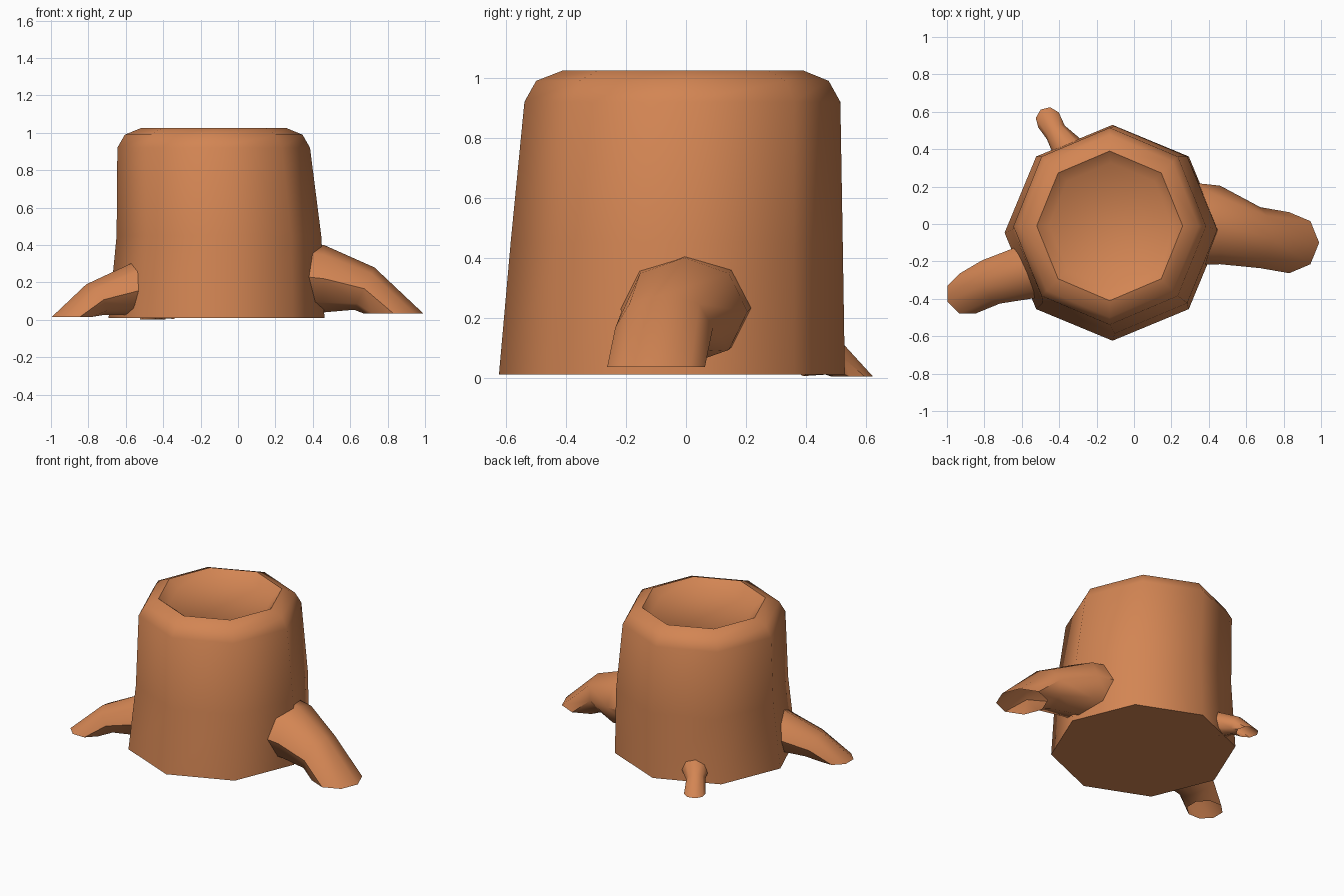
import bpy, bmesh, math
from mathutils import Vector

if "Cube" in bpy.data.objects:
    bpy.data.objects.remove(bpy.data.objects["Cube"])

SIDES = 8
wood = bpy.data.materials.new("bark brown")
wood.diffuse_color = (0.65, 0.235, 0.087, 1)
wood.use_nodes = True
wood.node_tree.nodes["Principled BSDF"].inputs["Base Color"].default_value = wood.diffuse_color


def loft(name, rings, cap_start=False, cap_end=False, angle=50):
    """Skin octagonal rings, each given as (centre, half axis u, half axis v)."""
    bm = bmesh.new()
    loops = []
    for c, u, v in rings:
        c, u, v = Vector(c), Vector(u), Vector(v)
        loops.append([bm.verts.new(c + u * math.cos(a) + v * math.sin(a))
                      for a in (2 * math.pi * i / SIDES for i in range(SIDES))])
    for a, b in zip(loops, loops[1:]):
        for i in range(SIDES):
            j = (i + 1) % SIDES
            bm.faces.new((a[i], a[j], b[j], b[i]))
    if cap_start:
        bm.faces.new(loops[0][::-1])
    if cap_end:
        bm.faces.new(loops[-1])
    bmesh.ops.recalc_face_normals(bm, faces=bm.faces)
    # open tubes: make sure faces point away from the tube's axis
    if not cap_start:
        f = bm.faces[:][0]
        if f.normal.dot(f.calc_center_median() - Vector(rings[0][0])) < 0:
            bmesh.ops.reverse_faces(bm, faces=bm.faces)
    mesh = bpy.data.meshes.new(name)
    bm.to_mesh(mesh)
    bm.free()
    ob = bpy.data.objects.new(name, mesh)
    bpy.context.collection.objects.link(ob)
    mesh.materials.append(wood)
    bpy.ops.object.select_all(action='DESELECT')
    ob.select_set(True)
    bpy.context.view_layer.objects.active = ob
    bpy.ops.object.shade_smooth_by_angle(angle=math.radians(angle))
    return ob


# Trunk: slightly leaning octagon with rounded rim and sunken top (x, y, z, rx, ry)
profile = [
    (-0.115, -0.047, 0.01, 0.577, 0.577),
    (-0.102, -0.031, 0.45, 0.547, 0.554),
    (-0.130, -0.012, 0.92, 0.515, 0.527),
    (-0.130, -0.012, 0.99, 0.475, 0.488),
    (-0.130, -0.010, 1.025, 0.390, 0.400),
    (-0.125, -0.008, 0.975, 0.330, 0.335),
]
loft("trunk", [((x, y, z), (rx, 0, 0), (0, ry, 0)) for x, y, z, rx, ry in profile],
     True, True)


def root(name, direction, stations):
    """Bent open tube; stations are (centre, half width, outward lean, half height)."""
    d = Vector((*direction, 0)).normalized()
    side = Vector((-d.y, d.x, 0))
    up = Vector((0, 0, 1))
    loft(name, [(c, side * w, d * out + up * h) for c, w, out, h in stations])


# Roots, each bending down to a level open end
root("right_root", (1, 0), [
    ((0.32, 0.00, 0.235), 0.22, 0.0, 0.185),
    ((0.46, -0.005, 0.22), 0.21, 0.0, 0.180),
    ((0.675, -0.073, 0.167), 0.163, 0.055, 0.113),
    ((0.83, -0.10, 0.035), 0.163, 0.16, 0.0)])
root("left_root", (-0.92, -0.38), [
    ((-0.54, -0.25, 0.168), 0.15, 0.02, 0.140),
    ((-0.765, -0.31, 0.108), 0.125, 0.05, 0.082),
    ((-0.89, -0.372, 0.015), 0.115, 0.115, 0.0)])
root("back_root", (-0.6, 0.8), [
    ((-0.345, 0.39, 0.09), 0.09, 0.0, 0.085),
    ((-0.418, 0.49, 0.065), 0.06, 0.03, 0.055),
    ((-0.457, 0.556, 0.003), 0.068, 0.07, 0.0)])
